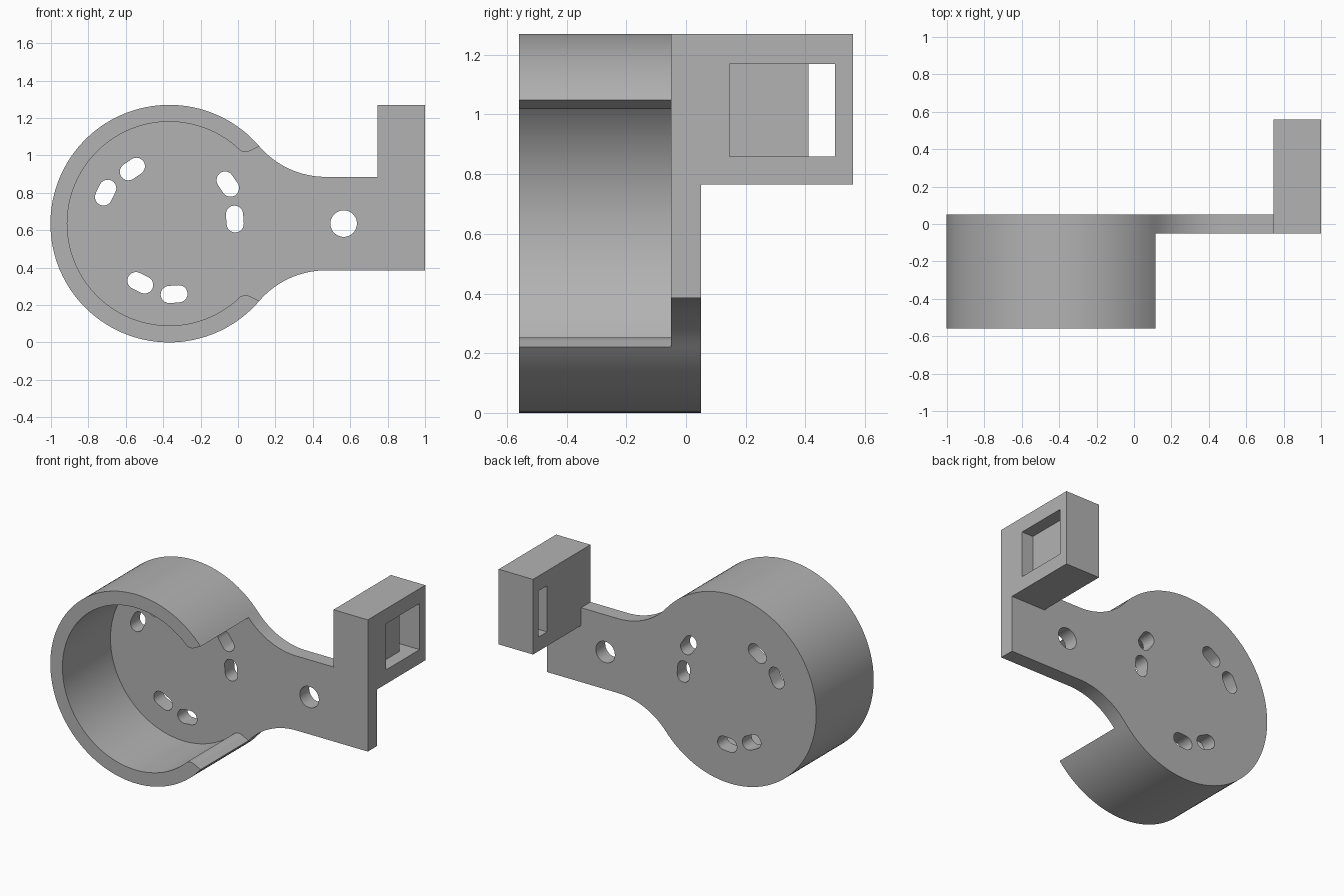
import bpy, bmesh
from math import cos, sin, radians, degrees, atan2, hypot
from mathutils import Matrix, Vector

if "Cube" in bpy.data.objects:
    bpy.data.objects.remove(bpy.data.objects["Cube"], do_unlink=True)

# Main dimensions
CX, CZ = -0.368, 0.635          # cup centre
R_OUT, R_IN = 0.635, 0.545
ARM, NECK_X = 0.25, 0.47        # arm half height, start of straight arm
FRONT, BACK, FACE = -0.56, 0.05, -0.05

# Neck fillet tangent to both the cup and the arm edge
dx = NECK_X - CX
R_NECK = (dx**2 + ARM**2 - R_OUT**2) / (2 * (R_OUT - ARM))
JOIN = degrees(atan2(ARM + R_NECK, dx))

grey = bpy.data.materials.new("light_grey")
grey.use_nodes = True
grey.diffuse_color = (0.45, 0.45, 0.45, 1)
grey.node_tree.nodes["Principled BSDF"].inputs["Base Color"].default_value = grey.diffuse_color


def arc(x, z, r, a0, a1, n):
    steps = [radians(a0 + (a1 - a0) * i / n) for i in range(n + 1)]
    return [(x + r * cos(a), z + r * sin(a)) for a in steps]


def mirrored(points):
    return [(x, 2 * CZ - z) for x, z in reversed(points)]


def extrude(name, points, y0, y1):
    """Solid from an x-z outline, running from y0 to y1."""
    bm = bmesh.new()
    face = bm.faces.new([bm.verts.new((x, y0, z)) for x, z in points])
    new = bmesh.ops.extrude_face_region(bm, geom=[face])["geom"]
    bmesh.ops.translate(bm, vec=(0, y1 - y0, 0),
                        verts=[v for v in new if isinstance(v, bmesh.types.BMVert)])
    bmesh.ops.recalc_face_normals(bm, faces=bm.faces)
    mesh = bpy.data.meshes.new(name)
    bm.to_mesh(mesh)
    bm.free()
    mesh.materials.append(grey)
    ob = bpy.data.objects.new(name, mesh)
    bpy.context.collection.objects.link(ob)
    return ob


def box(name, x0, x1, y0, y1, z0, z1):
    return extrude(name, [(x0, z0), (x1, z0), (x1, z1), (x0, z1)], y0, y1)


def combine(target, tool, operation):
    mod = target.modifiers.new(tool.name, "BOOLEAN")
    mod.operation, mod.object, mod.solver = operation, tool, "EXACT"
    bpy.context.view_layer.objects.active = target
    bpy.ops.object.modifier_apply(modifier=mod.name)
    bpy.data.objects.remove(tool, do_unlink=True)


# Back plate with flared neck and straight arm
rim = arc(CX, CZ, R_OUT, JOIN, 360 - JOIN, 96)
neck = arc(NECK_X, CZ + ARM + R_NECK, R_NECK, 270, 180 + JOIN, 16)
outline = [(1, CZ + ARM)] + neck + rim[1:-1] + mirrored(neck) + [(1, CZ - ARM)]
bracket = extrude("bracket_body", outline, FACE, BACK)

# Open cup wall with rounded lips
lip = [(0.075, 1.029), (0.058, 1.021), (0.04, 1.018), (0.025, 1.02)]
inner = arc(CX, CZ, R_IN, 45.5, 314.5, 80)
wall = extrude("cup_wall", rim + mirrored(lip)[::-1] + inner[::-1] + lip[::-1], FRONT, FACE)
combine(bracket, wall, "UNION")

# Upright block at the arm end
combine(bracket, box("end_block", 0.745, 1, FACE, 0.56, 0.765, 1.27), "UNION")

# Shallow pocket on the outer side, with a narrow slot through the block
combine(bracket, box("pocket_cutter", 0.915, 1.1, 0.145, 0.5, 0.86, 1.17), "DIFFERENCE")
combine(bracket, box("slot_cutter", 0.7, 0.95, 0.41, 0.5, 0.86, 1.17), "DIFFERENCE")

# Arm hole
combine(bracket, extrude("hole_cutter", arc(0.565, CZ, 0.071, 0, 348.75, 31), -0.1, 0.1), "DIFFERENCE")

# Three pairs of tangential screw slots
for turn in (0, 120, 240):
    for angle, radius in ((4, 0.352), (34, 0.378)):
        slot = arc(radius, 0.026, 0.046, 0, 180, 10) + arc(radius, -0.026, 0.046, 180, 360, 10)
        a = radians(angle + turn)
        slot = [(CX + u * cos(a) - v * sin(a), CZ + u * sin(a) + v * cos(a)) for u, v in slot]
        combine(bracket, extrude("screw_slot_cutter", slot, -0.1, 0.1), "DIFFERENCE")

# Smooth the round walls, keep the corners crisp
bpy.ops.object.select_all(action="DESELECT")
bracket.select_set(True)
bpy.context.view_layer.objects.active = bracket
bpy.ops.object.shade_smooth_by_angle(angle=radians(25))
